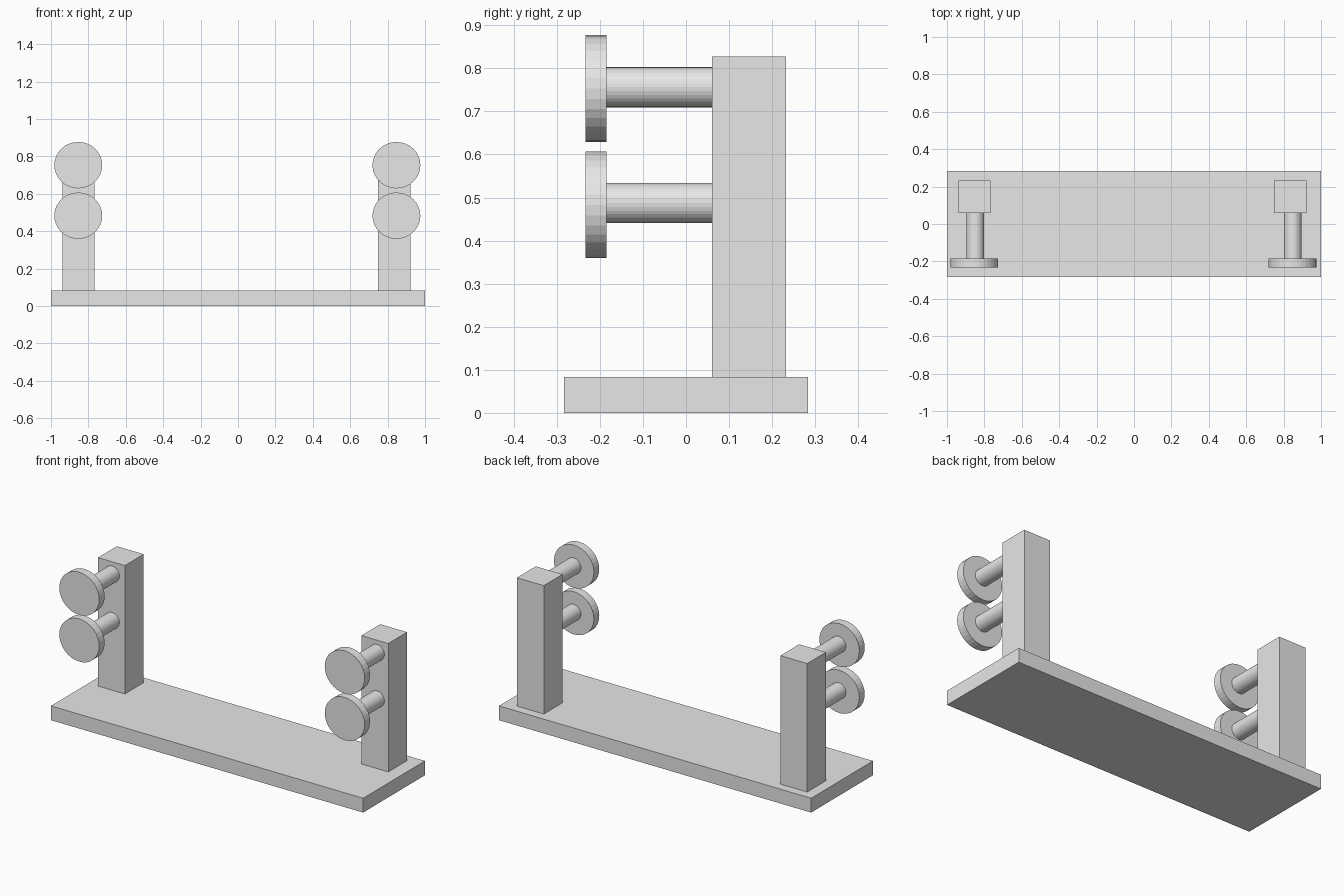
import bpy
import math

if "Cube" in bpy.data.objects:
    bpy.data.objects.remove(bpy.data.objects["Cube"])

grey = bpy.data.materials.new("light grey")
grey.diffuse_color = (0.8, 0.8, 0.8, 1)
grey.use_nodes = True
grey.node_tree.nodes["Principled BSDF"].inputs["Base Color"].default_value = grey.diffuse_color


def finish(obj, name):
    obj.name = name
    obj.data.materials.append(grey)


def box(name, lo, hi):
    bpy.ops.mesh.primitive_cube_add(size=1, location=[(a + b) / 2 for a, b in zip(lo, hi)])
    obj = bpy.context.object
    obj.scale = [b - a for a, b in zip(lo, hi)]
    finish(obj, name)


def rod(name, x, z, y0, y1, rx, rz):
    # cylinder lying along y, with its own width and height radii
    bpy.ops.mesh.primitive_cylinder_add(vertices=32, radius=1, depth=1,
                                        location=(x, (y0 + y1) / 2, z),
                                        rotation=(math.pi / 2, 0, 0))
    obj = bpy.context.object
    obj.scale = (rx, rz, y1 - y0)
    finish(obj, name)


# base plank
box("base", (-1, -0.283, 0), (1, 0.283, 0.083))

# each side: post, two pegs and their round end discs
for side, post_x, peg_x, disc_x in (("left", -0.853, -0.849, -0.854),
                                    ("right", 0.835, 0.849, 0.847)):
    box(side + "_post", (post_x - 0.086, 0.06, 0.083), (post_x + 0.086, 0.232, 0.827))
    for level, peg_z, disc_z in (("lower", 0.487, 0.483), ("upper", 0.756, 0.753)):
        rod(f"{side}_{level}_peg", peg_x, peg_z, -0.184, 0.06, 0.047, 0.0465)
        rod(f"{side}_{level}_disc", disc_x, disc_z, -0.233, -0.184, 0.128, 0.124)
